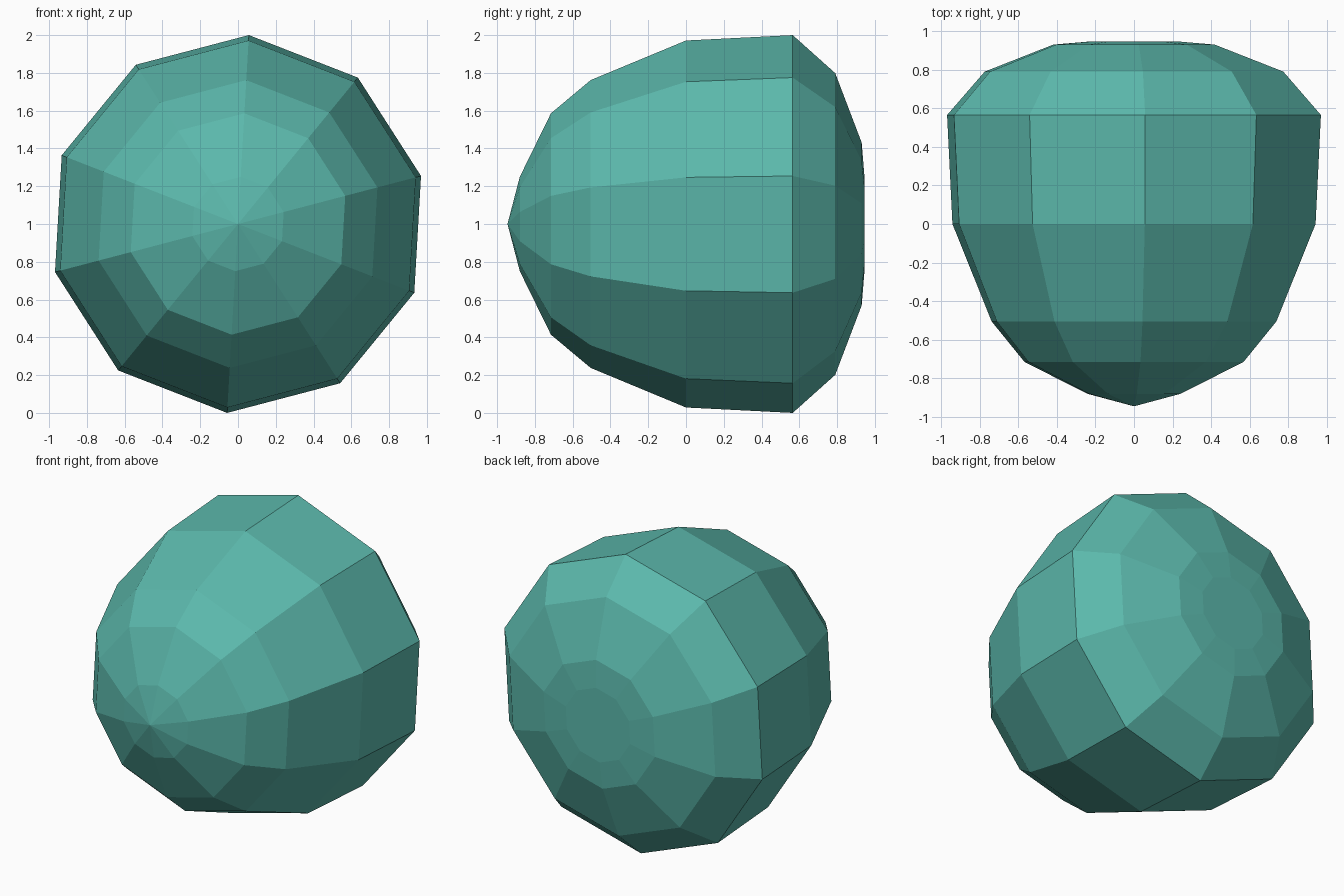
import bpy, bmesh, math

if "Cube" in bpy.data.objects:
    bpy.data.objects.remove(bpy.data.objects["Cube"])

# One flat teal colour
teal = bpy.data.materials.new("teal")
teal.diffuse_color = (0.105, 0.48, 0.41, 1.0)
teal.use_nodes = True
teal.node_tree.nodes["Principled BSDF"].inputs["Base Color"].default_value = teal.diffuse_color

SIDES = 10
TURN = math.radians(86.7)      # slight roll of the rings around the y axis
PROFILE = [(-0.88, 0.25), (-0.715, 0.587), (-0.505, 0.763), (0.0, 0.973),
           (0.565, 1.0017), (0.79, 0.80), (0.93, 0.432), (0.945, 0.25)]  # (y, radius)

bm = bmesh.new()

# Rings of the rounded body, front to back
rings = []
for y, r in PROFILE:
    ring = []
    for i in range(SIDES):
        a = TURN + 2 * math.pi * i / SIDES
        ring.append(bm.verts.new((r * math.cos(a), y, 1 + r * math.sin(a))))
    rings.append(ring)

for a, b in zip(rings, rings[1:]):
    for i in range(SIDES):
        j = (i + 1) % SIDES
        bm.faces.new((a[i], a[j], b[j], b[i]))

# Pointed front tip and flat back
tip = bm.verts.new((0, -0.945, 1))
for i in range(SIDES):
    bm.faces.new((tip, rings[0][(i + 1) % SIDES], rings[0][i]))
bm.faces.new(rings[-1])

bmesh.ops.recalc_face_normals(bm, faces=bm.faces)
mesh = bpy.data.meshes.new("faceted_body")
bm.to_mesh(mesh)
bm.free()
mesh.materials.append(teal)
body = bpy.data.objects.new("faceted_body", mesh)
bpy.context.collection.objects.link(body)
